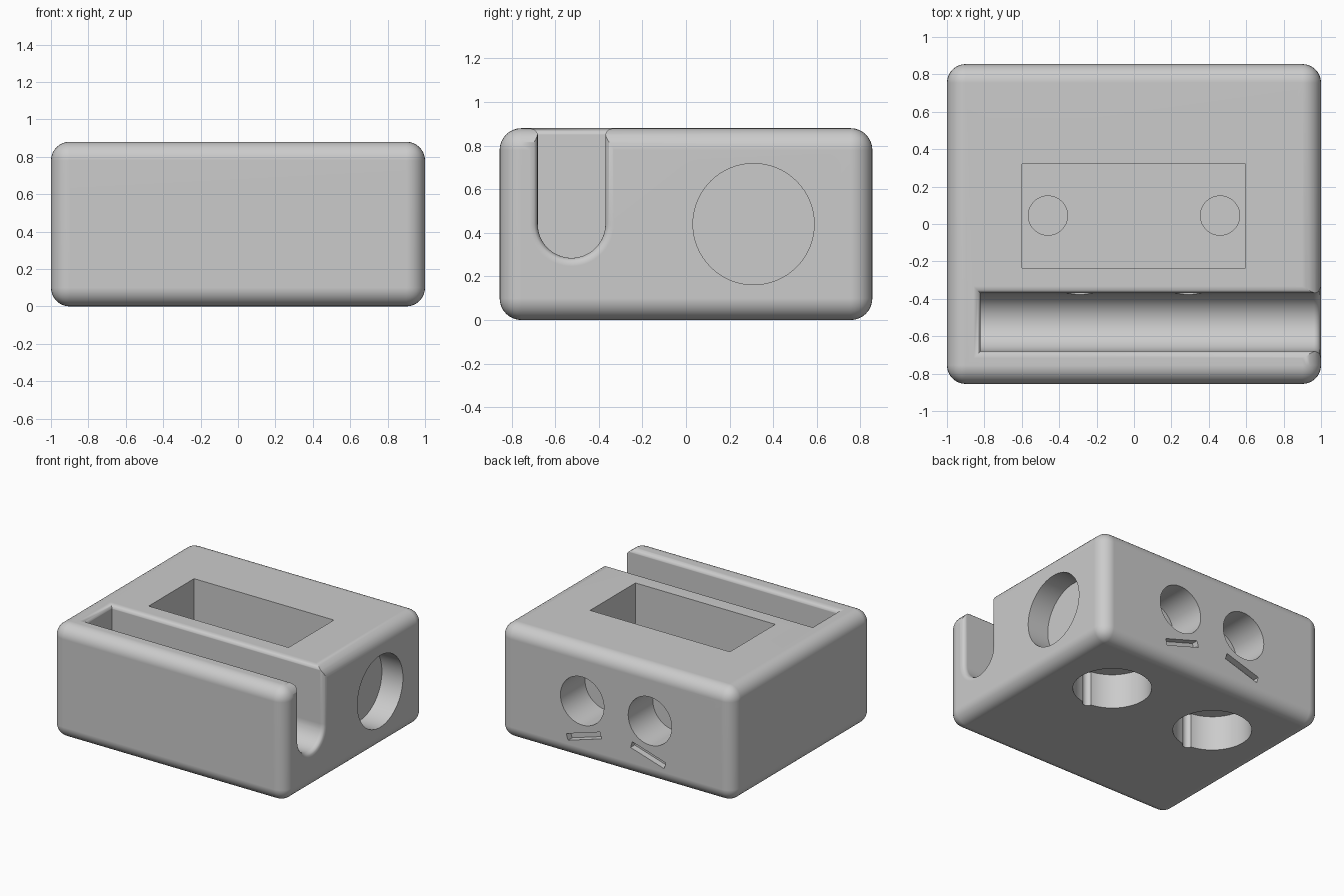
import bpy, bmesh
from math import pi, cos, sin, sqrt, radians
from mathutils import Matrix, Vector

old = bpy.data.objects.get("Cube")
if old:
    bpy.data.objects.remove(old, do_unlink=True)

grey = bpy.data.materials.new("plain grey")
grey.use_nodes = True
COLOUR = (0.6, 0.6, 0.6, 1)
grey.diffuse_color = COLOUR
for node in grey.node_tree.nodes:
    if node.type == 'BSDF_PRINCIPLED':
        node.inputs["Base Color"].default_value = COLOUR

cutters = []


def make_object(name, bm):
    bmesh.ops.recalc_face_normals(bm, faces=bm.faces)
    mesh = bpy.data.meshes.new(name)
    bm.to_mesh(mesh)
    bm.free()
    mesh.materials.append(grey)
    obj = bpy.data.objects.new(name, mesh)
    bpy.context.collection.objects.link(obj)
    return obj


def add_cutter(name, bm):
    obj = make_object(name, bm)
    obj.hide_render = True
    cutters.append(obj)


def box(low, high, turn=None):
    low, high = Vector(low), Vector(high)
    bm = bmesh.new()
    matrix = Matrix.Translation((low + high) / 2)
    if turn:
        matrix = matrix @ turn
    matrix = matrix @ Matrix.Diagonal((*(high - low), 1))
    bmesh.ops.create_cube(bm, size=1, matrix=matrix)
    return bm


def bore(name, start, end, radius, sides=64):
    start, end = Vector(start), Vector(end)
    axis = end - start
    matrix = Matrix.Translation((start + end) / 2) @ axis.to_track_quat('Z', 'Y').to_matrix().to_4x4()
    bm = bmesh.new()
    bmesh.ops.create_cone(bm, cap_ends=True, segments=sides, radius1=radius,
                          radius2=radius, depth=axis.length, matrix=matrix)
    add_cutter(name, bm)


def loft(name, rings):
    bm = bmesh.new()
    loops = [[bm.verts.new(p) for p in ring] for ring in rings]
    for a, b in zip(loops, loops[1:]):
        for i in range(len(a)):
            j = (i + 1) % len(a)
            bm.faces.new((a[i], a[j], b[j], b[i]))
    bm.faces.new(loops[0])
    bm.faces.new(loops[-1])
    add_cutter(name, bm)


# Rounded block
W, D, H = 1.0, 0.855, 0.88
bm = box((-W, -D, 0), (W, D, H))
bmesh.ops.bevel(bm, geom=bm.edges[:], offset=0.1, segments=8, profile=0.5, affect='EDGES')
block = make_object("rounded_block", bm)

# Round-bottomed slot, open at one end, with softened rims
SLOT_Y, SLOT_Z, SLOT_R, SLOT_END, RIM = -0.525, 0.44, 0.155, -0.82, 0.038
flare = [(RIM * k / 6, RIM - sqrt(RIM ** 2 - (RIM * k / 6) ** 2)) for k in range(7)]


def u_ring(x, offset):
    r = SLOT_R + offset
    arc = [(x, SLOT_Y + r * cos(a), SLOT_Z + r * sin(a))
           for a in (pi + pi * k / 32 for k in range(33))]
    return [(x, SLOT_Y - r, 1.1)] + arc + [(x, SLOT_Y + r, 1.1)]


def mouth_ring(z, offset):
    r, x0 = SLOT_R + offset, SLOT_END - offset
    return [(x0, SLOT_Y - r, z), (1.3, SLOT_Y - r, z),
            (1.3, SLOT_Y + r, z), (x0, SLOT_Y + r, z)]


loft("slot_cutter", [u_ring(SLOT_END, 0)] + [u_ring(W - RIM + t, o) for t, o in flare]
     + [u_ring(1.2, RIM)])
loft("slot_rim_cutter", [mouth_ring(H - RIM + t, o - 0.001) for t, o in flare]
     + [mouth_ring(1.0, RIM - 0.001)])

# Rectangular pocket in the top
add_cutter("pocket_cutter", box((-0.6, -0.235, 0.36), (0.597, 0.32, 1.1)))

# Round recess in the side
bore("side_recess_cutter", (W - 0.18, 0.31, 0.44), (1.2, 0.31, 0.44), 0.278)

# Paired holes, mirrored across the middle
for side, tag in ((1, "left"), (-1, "right")):
    x = 0.46 * side
    bore(tag + "_floor_recess_cutter", (x, 0.045, 0.31), (x, 0.045, 0.5), 0.105, 48)
    bore(tag + "_base_hole_cutter", (x, 0.31, -0.1), (x, 0.31, 0.27), 0.278)
    bore(tag + "_base_groove_cutter", (x, 0.04, -0.1), (x, 0.04, 0.268), 0.037, 24)
    x = 0.29 * side
    bore(tag + "_back_hole_cutter", (x, 0.555, 0.465), (x, 1.0, 0.465), 0.186)
    bore(tag + "_wire_hole_cutter", (x, -0.45, 0.475), (x, 0.6, 0.475), 0.08, 32)
    # Slanted slits below the back holes
    x = 0.275 * side
    tilt = Matrix.Rotation(radians(17) * side, 4, 'Y')
    add_cutter(tag + "_slit_cutter",
               box((x - 0.15, D - 0.05, 0.172), (x + 0.15, D + 0.1, 0.222), tilt))

# Carve everything out of the block
for cutter in cutters:
    mod = block.modifiers.new(cutter.name, 'BOOLEAN')
    mod.operation = 'DIFFERENCE'
    mod.solver = 'EXACT'
    mod.object = cutter
bpy.context.view_layer.update()
graph = bpy.context.evaluated_depsgraph_get()
carved = bpy.data.meshes.new_from_object(block.evaluated_get(graph))
block.modifiers.clear()
block.data = carved
for cutter in cutters:
    bpy.data.objects.remove(cutter, do_unlink=True)

# Smooth curves, crisp cut edges
for obj in bpy.context.selected_objects:
    obj.select_set(False)
block.select_set(True)
bpy.context.view_layer.objects.active = block
bpy.ops.object.shade_smooth_by_angle(angle=radians(30))
weighted = block.modifiers.new("flat_face_normals", 'WEIGHTED_NORMAL')
weighted.keep_sharp = True
